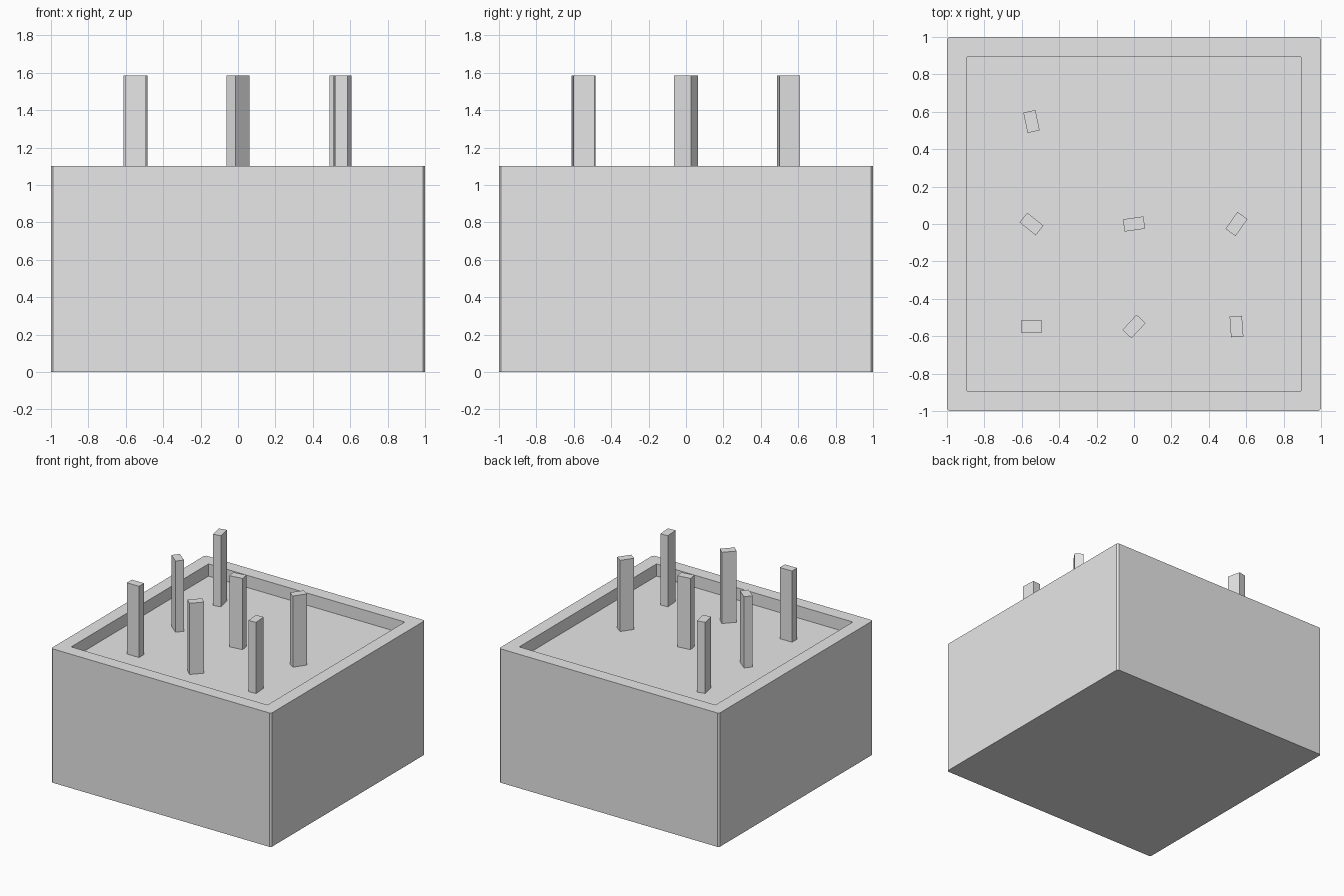
import bpy
import bmesh
import math
from mathutils import Matrix

if "Cube" in bpy.data.objects:
    bpy.data.objects.remove(bpy.data.objects["Cube"], do_unlink=True)

OUTER, INNER = 2.0, 1.784
RIM_Z, FLOOR_Z, POST_Z = 1.1, 1.0, 1.585
CHAMFER = 0.012
SPACING = 0.548
POST_LENGTH, POST_DEPTH = 0.111, 0.066
TURN = math.radians(47)

grey = bpy.data.materials.new("light_grey")
grey.use_nodes = True
colour = (0.8, 0.8, 0.8, 1)
grey.diffuse_color = colour
grey.node_tree.nodes["Principled BSDF"].inputs["Base Color"].default_value = colour


def block(name, size_x, size_y, bottom, top, x=0, y=0, angle=0, chamfer=0):
    """Upright block turned about z, with optional chamfered vertical edges."""
    bm = bmesh.new()
    bmesh.ops.create_cube(bm, size=1)
    bmesh.ops.scale(bm, vec=(size_x, size_y, top - bottom), verts=bm.verts)
    if chamfer:
        upright = [e for e in bm.edges
                   if abs(e.verts[0].co.z - e.verts[1].co.z) > 0.1]
        bmesh.ops.bevel(bm, geom=upright, offset=chamfer, segments=1,
                        affect='EDGES')
    mesh = bpy.data.meshes.new(name)
    bm.to_mesh(mesh)
    bm.free()
    mesh.materials.append(grey)
    obj = bpy.data.objects.new(name, mesh)
    obj.matrix_world = (Matrix.Translation((x, y, (bottom + top) / 2))
                        @ Matrix.Rotation(angle, 4, 'Z'))
    bpy.context.collection.objects.link(obj)
    return obj


# Base box with a shallow square recess cut into its top
base = block("base_box", OUTER, OUTER, 0, RIM_Z, chamfer=CHAMFER)
cutter = block("recess_cutter", INNER, INNER, FLOOR_Z, RIM_Z + 0.2)
cutter.hide_render = True
cut = base.modifiers.new("recess", 'BOOLEAN')
cut.operation = 'DIFFERENCE'
cut.solver = 'EXACT'
cut.object = cutter
bpy.context.view_layer.objects.active = base
bpy.ops.object.modifier_apply(modifier=cut.name)
bpy.data.objects.remove(cutter, do_unlink=True)

# Seven posts in rows of three, each turned further than the last
for i in range(7):
    row, column = divmod(i, 3)
    block(f"post_{i + 1}", POST_LENGTH, POST_DEPTH, FLOOR_Z, POST_Z,
          x=(column - 1) * SPACING, y=(row - 1) * SPACING, angle=i * TURN)
